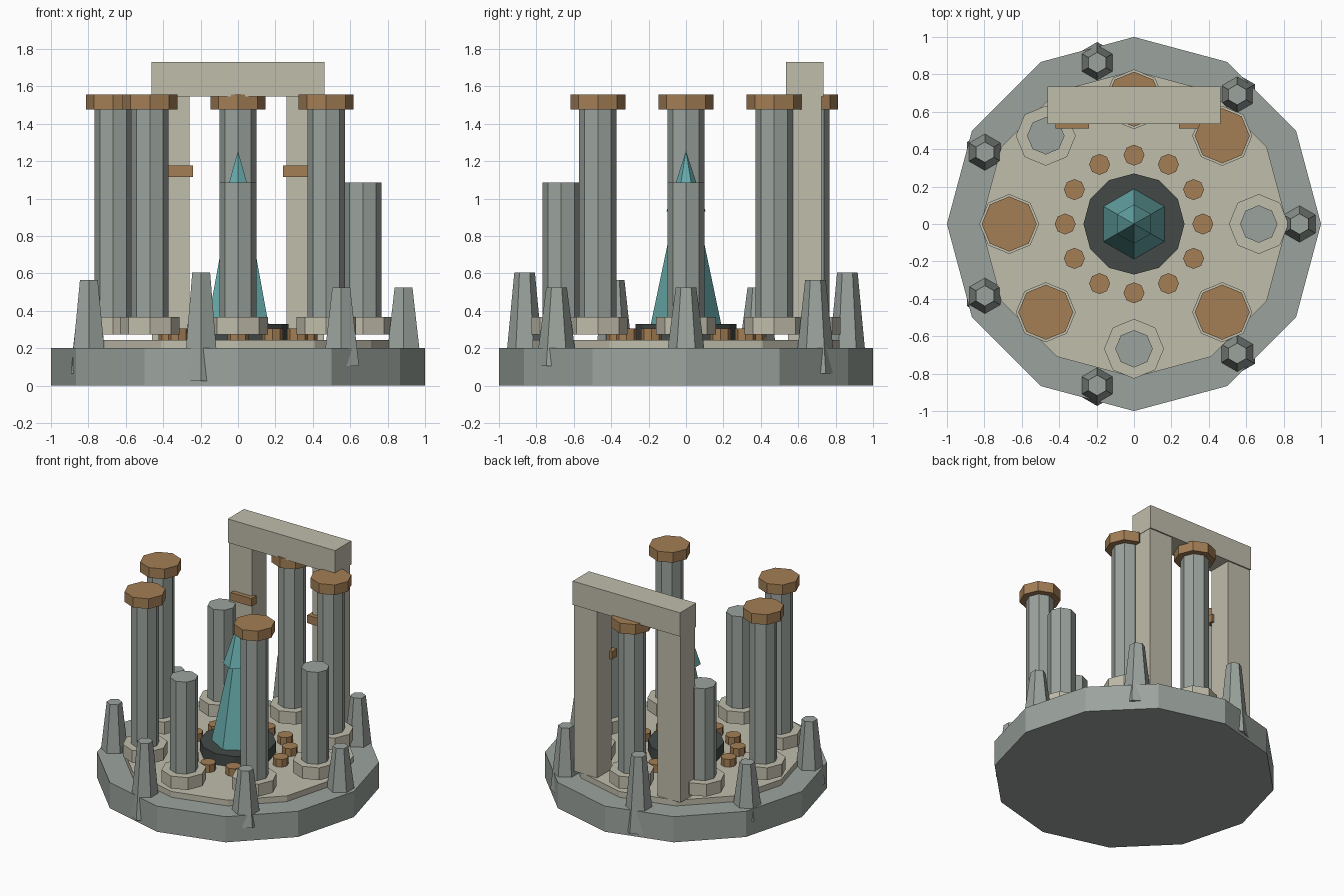
import bpy
from math import cos, sin, tau

if "Cube" in bpy.data.objects:
    bpy.data.objects.remove(bpy.data.objects["Cube"])


def material(name, r, g, b):
    m = bpy.data.materials.new(name)
    m.diffuse_color = (r, g, b, 1)
    m.use_nodes = True
    m.node_tree.nodes["Principled BSDF"].inputs["Base Color"].default_value = m.diffuse_color
    return m


STONE = material("grey_stone", 0.33, 0.37, 0.34)
PALE = material("pale_stone", 0.53, 0.51, 0.41)
BRONZE = material("bronze", 0.37, 0.21, 0.09)
DARK = material("dark_stone", 0.056, 0.068, 0.065)
TEAL = material("teal_crystal", 0.14, 0.41, 0.41)


def finish(name, mat):
    ob = bpy.context.object
    ob.name = name
    ob.data.materials.append(mat)
    return ob


def prism(name, sides, r1, r2, z0, z1, mat, x=0, y=0):
    """Flat-sided cylinder, frustum or cone between two heights."""
    bpy.ops.mesh.primitive_cone_add(vertices=sides, radius1=r1, radius2=r2,
                                    depth=z1 - z0, location=(x, y, (z0 + z1) / 2))
    return finish(name, mat)


def box(name, x0, x1, y0, y1, z0, z1, mat):
    bpy.ops.mesh.primitive_cube_add(size=1, location=((x0 + x1) / 2, (y0 + y1) / 2, (z0 + z1) / 2))
    ob = finish(name, mat)
    ob.scale = (x1 - x0, y1 - y0, z1 - z0)
    return ob


def ring(count, radius):
    for i in range(count):
        a = tau * i / count
        yield i, radius * cos(a), radius * sin(a)


# Stepped platform
prism("base", 12, 1, 1, 0, 0.2, STONE)
prism("floor", 12, 0.82, 0.82, 0.19, 0.245, PALE)

# Central dais and two-part crystal
prism("dais", 12, 0.27, 0.27, 0.24, 0.33, DARK)
prism("crystal_body", 6, 0.19, 0.06, 0.32, 0.94, TEAL)
prism("crystal_tip", 6, 0.105, 0, 0.93, 1.255, TEAL)

# Ring of bronze studs
for i, x, y in ring(12, 0.368):
    prism(f"stud_{i}", 8, 0.056, 0.056, 0.24, 0.305, BRONZE, x, y)

# Columns: three are broken short and have no cap
for i, x, y in ring(8, 0.667):
    broken = i in (0, 3, 6)
    prism(f"column_foot_{i}", 8, 0.16, 0.16, 0.272, 0.368, PALE, x, y)
    prism(f"column_shaft_{i}", 8, 0.1, 0.1, 0.32, 1.085 if broken else 1.49, STONE, x, y)
    if not broken:
        prism(f"column_cap_{i}", 8, 0.147, 0.147, 1.477, 1.556, BRONZE, x, y)

# Gateway with bronze brackets
for side, s in (("left", -1), ("right", 1)):
    box(f"gate_post_{side}", *sorted((s * 0.26, s * 0.46)), 0.545, 0.725, 0.245, 1.55, PALE)
    box(f"gate_bracket_{side}", *sorted((s * 0.24, s * 0.42)), 0.51, 0.57, 1.115, 1.177, BRONZE)
box("gate_lintel", -0.463, 0.463, 0.535, 0.735, 1.545, 1.73, PALE)

# Rim spikes in three repeating heights
for i, x, y in ring(7, 0.885):
    half = 0.21 + 0.04 * (i % 3)
    prism(f"rim_spike_{i}", 6, 0.11, 0.055, 0.315 - half, 0.315 + half, STONE, x, y)
